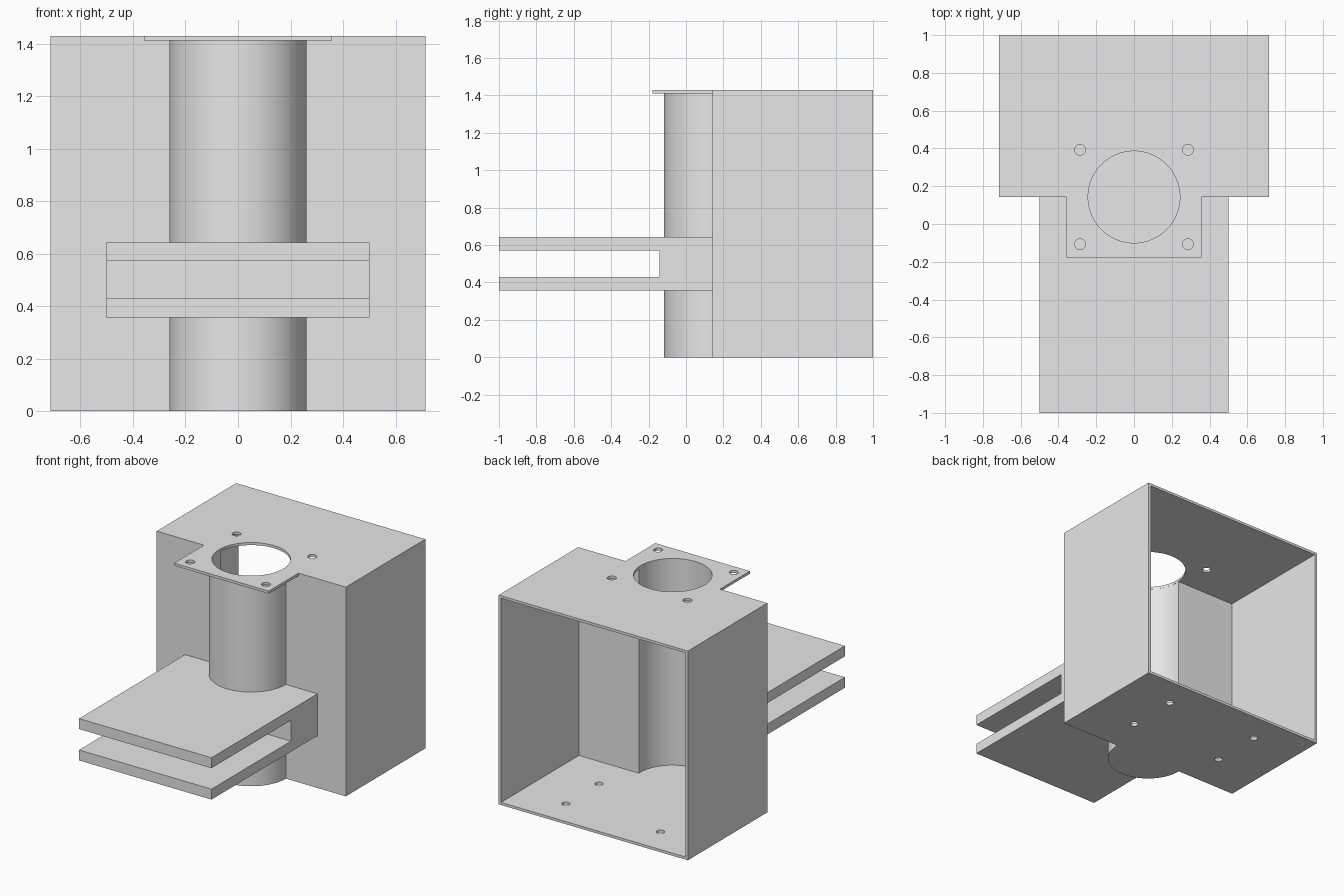
import bpy, bmesh, math
from mathutils import Vector

if "Cube" in bpy.data.objects:
    bpy.data.objects.remove(bpy.data.objects["Cube"], do_unlink=True)

U = 1 / 14              # design unit
T = U / 4               # sheet thickness
H = 20 * U              # housing height
W = 10 * U              # housing half width
FRONT = 2 * U           # front wall plane and tube axis
R_IN = 3.41 * U         # tube bore
R_OUT = R_IN + T

grey = bpy.data.materials.new("plain grey")
grey.diffuse_color = (0.8, 0.8, 0.8, 1)
grey.use_nodes = True
grey.node_tree.nodes["Principled BSDF"].inputs["Base Color"].default_value = (0.8, 0.8, 0.8, 1)


def prism(name, outline, start, depth):
    """Extrude a closed outline of 3D points along a depth vector."""
    bm = bmesh.new()
    face = bm.faces.new([bm.verts.new(p) for p in outline])
    ext = bmesh.ops.extrude_face_region(bm, geom=[face], use_keep_orig=True)
    moved = [g for g in ext["geom"] if isinstance(g, bmesh.types.BMVert)]
    bmesh.ops.translate(bm, verts=moved, vec=depth)
    bmesh.ops.translate(bm, verts=bm.verts, vec=start)
    bmesh.ops.recalc_face_normals(bm, faces=bm.faces)
    mesh = bpy.data.meshes.new(name)
    bm.to_mesh(mesh)
    bm.free()
    mesh.materials.append(grey)
    obj = bpy.data.objects.new(name, mesh)
    bpy.context.collection.objects.link(obj)
    return obj


def plan(name, points, z0, z1):
    return prism(name, [(x, y, 0) for x, y in points], Vector((0, 0, z0)), Vector((0, 0, z1 - z0)))


def arc(radius, a0, a1, steps, x=0, y=FRONT):
    angles = [math.radians(a0 + (a1 - a0) * i / steps) for i in range(steps + 1)]
    return [(x + radius * math.cos(a), y + radius * math.sin(a)) for a in angles]


def rod(name, radius, x, y, z0, z1, steps):
    return plan(name, arc(radius, 0, 360, steps, x, y)[:-1], z0, z1)


def combine(obj, other, operation):
    """Apply a boolean and discard the helper."""
    other.hide_render = True
    mod = obj.modifiers.new(operation, "BOOLEAN")
    mod.operation, mod.solver, mod.object = operation, "EXACT", other
    bpy.context.view_layer.objects.active = obj
    bpy.ops.object.modifier_apply(modifier=mod.name)
    bpy.data.objects.remove(other, do_unlink=True)


def shell_outline(half_width, front, back, radius):
    """Box plan with a half round bulge on its front."""
    bulge = arc(radius, 180, 360, 48)
    if front > FRONT:
        bulge = [(-radius, front)] + bulge + [(radius, front)]
    return [(-half_width, back), (-half_width, front)] + bulge + [(half_width, front), (half_width, back)]


# Housing with half tube and the square flange at the top
housing = plan("housing", shell_outline(W, FRONT, 1, R_OUT), 0, H)
fx, fy = 5 * U, FRONT - 4.5 * U
flange = plan("flange", [(-fx, fy), (fx, fy), (fx, FRONT + T / 2), (-fx, FRONT + T / 2)], H - T, H)
combine(housing, flange, "UNION")

# Hollow interior, open at the back
cavity = plan("cavity_cutter", shell_outline(W - T, FRONT + T, 1.1, R_IN), T, H - T)
combine(housing, cavity, "DIFFERENCE")

# Round opening in the top
combine(housing, rod("bore_cutter", R_IN - 0.0005, 0, FRONT, H - 2 * T, H + T, 96), "DIFFERENCE")

# Bolt holes in the top and the floor
for side in (-1, 1):
    for dy in (-3.5, 3.5):
        combine(housing, rod("top_bolt_cutter", 0.4 * U, side * 4 * U, FRONT + dy * U,
                             H - 2 * T, H + T, 24), "DIFFERENCE")
    for dy in (4, 9):
        combine(housing, rod("floor_bolt_cutter", 0.36 * U, side * 5 * U, FRONT + dy * U,
                             -T, 2 * T, 24), "DIFFERENCE")

# Slotted bracket wrapped around the tube
low, slot_low, slot_high, high = 5 * U, 6 * U, 8 * U, 9 * U
side_profile = [(-1, low), (FRONT, low), (FRONT, high), (-1, high),
                (-1, slot_high), (-FRONT, slot_high), (-FRONT, slot_low), (-1, slot_low)]
bracket = prism("slotted_bracket", [(0, y, z) for y, z in side_profile],
                Vector((-7 * U, 0, 0)), Vector((14 * U, 0, 0)))
combine(bracket, rod("tube_cutter", R_OUT - 0.001, 0, FRONT, 0, H, 96), "DIFFERENCE")

# Smooth the round surfaces, keep edges sharp
for obj in (housing, bracket):
    bpy.ops.object.select_all(action="DESELECT")
    obj.select_set(True)
    bpy.context.view_layer.objects.active = obj
    bpy.ops.object.shade_smooth_by_angle(angle=math.radians(30))
